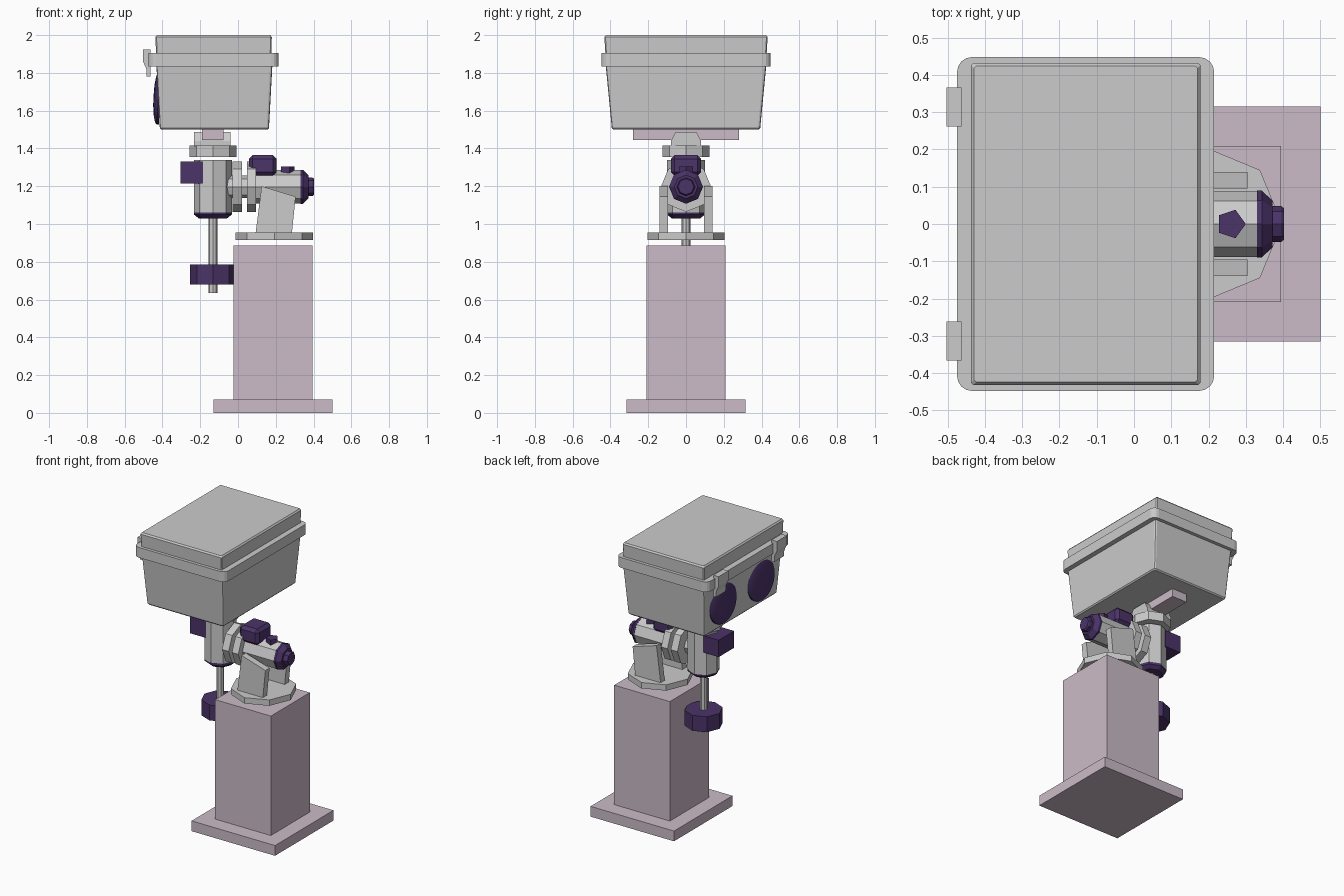
import bpy, bmesh
from math import sin, cos, pi, radians
from mathutils import Vector

if "Cube" in bpy.data.objects:
    bpy.data.objects.remove(bpy.data.objects["Cube"])


def mat(name, rgb):
    m = bpy.data.materials.new(name)
    m.diffuse_color = (*rgb, 1)
    m.use_nodes = True
    m.node_tree.nodes["Principled BSDF"].inputs["Base Color"].default_value = m.diffuse_color
    return m


MAUVE = mat("mauve", (0.60, 0.50, 0.57))
PURPLE = mat("purple", (0.07, 0.033, 0.14))


def loft(name, rings, material=None):
    """Skin a list of equal-length point rings and cap both ends."""
    bm = bmesh.new()
    vs = [[bm.verts.new(p) for p in r] for r in rings]
    n = len(vs[0])
    for a, b in zip(vs, vs[1:]):
        for i in range(n):
            j = (i + 1) % n
            bm.faces.new((a[i], a[j], b[j], b[i]))
    bm.faces.new(vs[0][::-1])
    bm.faces.new(vs[-1])
    bmesh.ops.recalc_face_normals(bm, faces=bm.faces)
    me = bpy.data.meshes.new(name)
    bm.to_mesh(me)
    bm.free()
    ob = bpy.data.objects.new(name, me)
    bpy.context.collection.objects.link(ob)
    if material:
        me.materials.append(material)
    return ob


def turned(name, axis, centre, profile, material=None, n=8):
    """Faceted turned part: profile is (position along axis, radius)."""
    u, v = centre
    rings = []
    for t, r in profile:
        ring = []
        for k in range(n):
            a = 2 * pi * k / n
            p, q = u + r * cos(a), v + r * sin(a)
            ring.append((p, q, t) if axis == 'Z' else (t, p, q))
        rings.append(ring)
    return loft(name, rings, material)


def box(name, x, y, z, material=None, bevel=0):
    ob = loft(name, [[(x[0], y[0], h), (x[1], y[0], h), (x[1], y[1], h), (x[0], y[1], h)] for h in z], material)
    return add_bevel(ob, bevel)


def add_bevel(ob, width, segments=1):
    if width:
        m = ob.modifiers.new("bevel", 'BEVEL')
        m.width, m.segments = width, segments
    return ob


def plate_xz(name, pts, y0, y1, material=None):
    return loft(name, [[(x, y, z) for x, z in pts] for y in (y0, y1)], material)


def rounded(cx, hx, hy, z, r, seg=4):
    """Rounded rectangle ring at height z."""
    ring = []
    for q, (sx, sy) in enumerate(((1, 1), (-1, 1), (-1, -1), (1, -1))):
        for k in range(seg + 1):
            a = pi / 2 * (q + k / seg)
            ring.append((cx + sx * (hx - r) + r * cos(a), sy * (hy - r) + r * sin(a), z))
    return ring


# pedestal
box("pedestal_foot", (-0.13, 0.50), (-0.315, 0.315), (0, 0.07), MAUVE)
box("pedestal_column", (-0.025, 0.395), (-0.21, 0.21), (0.07, 0.885), MAUVE)

# fork on an octagonal plate
turned("mount_plate", 'Z', (0.193, 0), [(0.915, 0.205), (0.955, 0.205)])
for s in (-1, 1):
    plate_xz("fork_arm", [(0.093, 0.95), (0.285, 0.95), (0.305, 1.145), (0.125, 1.2)], s * 0.095, s * 0.14)

# horizontal axis
turned("axis_body", 'X', (0, 1.197), [(0.09, 0.088), (0.335, 0.088)])
turned("axis_link", 'X', (0, 1.197), [(-0.06, 0.06), (0.10, 0.06)])
turned("inner_flange", 'X', (0, 1.197), [(0.047, 0.133), (0.095, 0.133)])
turned("outer_flange", 'X', (0, 1.197), [(-0.028, 0.133), (0.022, 0.133)])
turned("axis_end_cap", 'X', (0, 1.197), [(0.33, 0.09), (0.343, 0.09), (0.372, 0.062)], PURPLE)
turned("axis_knob", 'X', (0, 1.197), [(0.365, 0.048), (0.395, 0.048), (0.403, 0.042)], PURPLE)
turned("top_stud", 'Z', (0.26, 0), [(1.26, 0.04), (1.305, 0.04)], PURPLE, 5)
box("axis_motor", (0.058, 0.205), (-0.08, 0.08), (1.255, 1.365), PURPLE, 0.02)

# vertical axis with counterweight
C = (-0.133, 0)
turned("upright_body", 'Z', C, [(1.06, 0.1), (1.34, 0.1)])
turned("upright_end_cap", 'Z', C, [(1.03, 0.075), (1.05, 0.1), (1.066, 0.1)], PURPLE)
turned("weight_rod", 'Z', C, [(0.635, 0.024), (1.035, 0.024)])
turned("counterweight", 'Z', C, [(0.68, 0.12), (0.785, 0.12)], PURPLE)
box("upright_motor", (-0.305, -0.185), (-0.083, 0.083), (1.215, 1.33), PURPLE)

# saddle and rail
turned("saddle_ring", 'Z', C, [(1.355, 0.124), (1.415, 0.124)])
box("saddle_floor", (-0.23, -0.04), (-0.075, 0.075), (1.41, 1.447))
for x0, x1 in ((-0.232, -0.19), (-0.076, -0.04)):
    prof = [(-0.08, 1.415), (0.08, 1.415), (0.08, 1.44), (0.055, 1.487), (-0.055, 1.487), (-0.08, 1.44)]
    loft("saddle_jaw", [[(x, y, z) for y, z in prof] for x in (x0, x1)])
box("mounting_rail", (-0.19, -0.076), (-0.28, 0.28), (1.445, 1.505), MAUVE)

# housing: tapered tub, rounded rim, lid
tub = [rounded(-0.125, hx, hy, z, 0.012, 2) for z, hx, hy in
       ((1.5, 0.282, 0.386), (1.508, 0.289, 0.393), (1.84, 0.307, 0.425))]
loft("housing_tub", tub)
loft("housing_rim", [rounded(-0.13, 0.345, 0.448, z, 0.04) for z in (1.835, 1.905)])
lid = [rounded(-0.129, hx, hy, z, 0.006, 1) for z, hx, hy in
       ((1.90, 0.305, 0.427), (1.99, 0.308, 0.432), (2.0, 0.300, 0.424))]
loft("housing_lid", lid)

# paired latches and shallow dome windows on the -x side
for s in (-1, 1):
    plate_xz("latch", [(-0.503, 1.925), (-0.463, 1.925), (-0.463, 1.78), (-0.483, 1.78),
                       (-0.485, 1.82), (-0.503, 1.86)], s * 0.262, s * 0.367)
    R, H = 0.143, 0.026
    prof = [(0.01, R)] + [(-H * sin(a), R * cos(a)) for a in (radians(15 * k) for k in range(6))]
    dome = turned("window_dome", 'X', (0, 0), prof, PURPLE, 32)
    dome.location = (-0.422, s * 0.205, 1.67)
    dome.rotation_euler = (0, radians(3), 0)
    bpy.context.view_layer.objects.active = dome
    bpy.ops.object.select_all(action='DESELECT')
    dome.select_set(True)
    bpy.ops.object.shade_smooth_by_angle()
